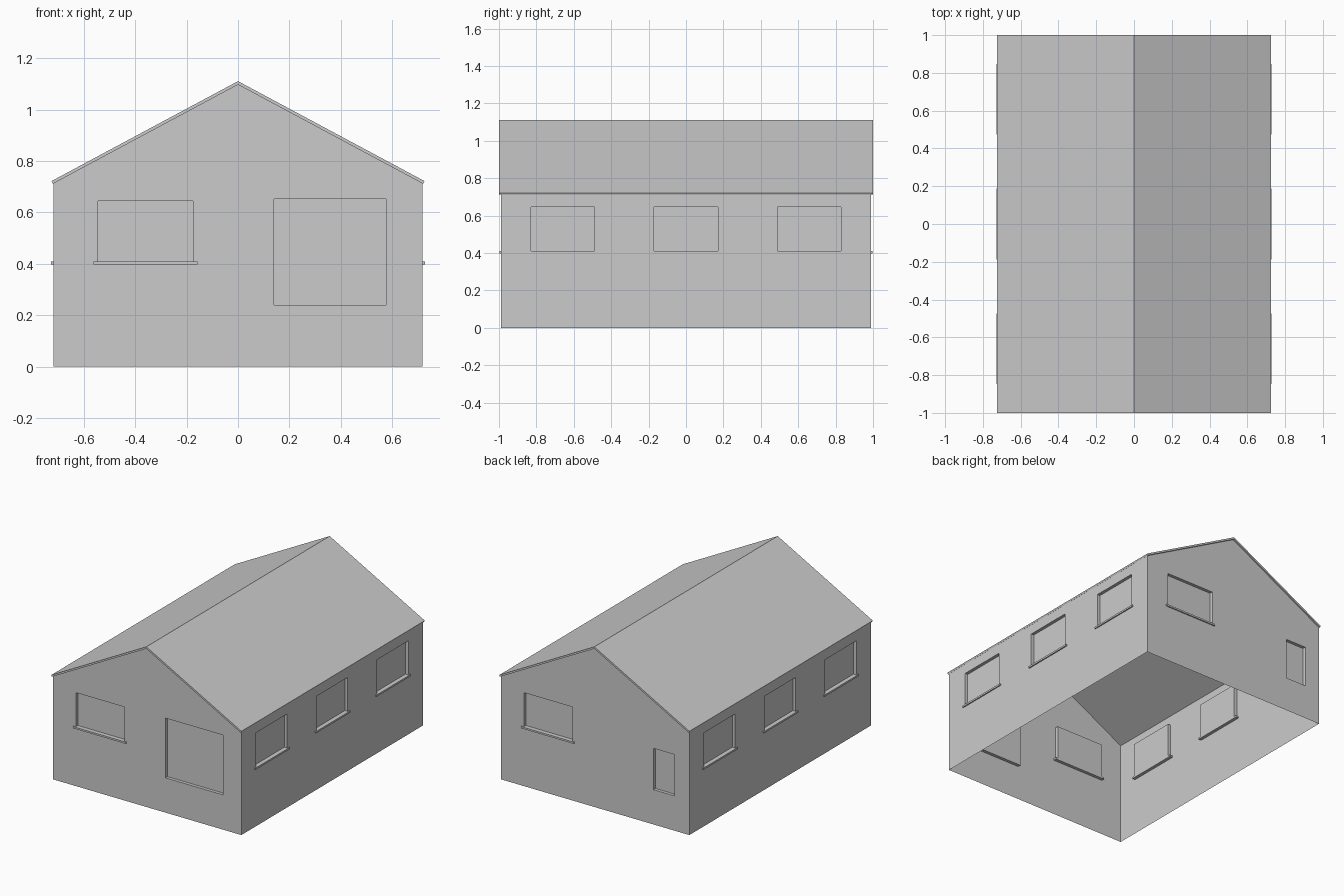
import bpy, bmesh, math
from mathutils import Matrix, Vector

if "Cube" in bpy.data.objects:
    bpy.data.objects.remove(bpy.data.objects["Cube"])

W, D = 0.719, 0.99            # half width and half depth of the walls
RECESS, LIP = 0.022, 0.008    # window depth, sill overhang
EAVE, RIDGE, ROOF_X, T = 0.722, 1.111, 0.726, 0.012
slope = (RIDGE - EAVE) / ROOF_X
norm = math.hypot(1, slope)
under = RIDGE - T * norm      # underside of the ridge


def make_object(name, bm):
    bmesh.ops.recalc_face_normals(bm, faces=bm.faces)
    me = bpy.data.meshes.new(name)
    bm.to_mesh(me)
    bm.free()
    ob = bpy.data.objects.new(name, me)
    bpy.context.collection.objects.link(ob)
    return ob


def extrude_profile(name, pts, half):
    """Extrude an (x, z) outline along y."""
    bm = bmesh.new()
    face = bm.faces.new([bm.verts.new((x, -half, z)) for x, z in pts])
    ret = bmesh.ops.extrude_face_region(bm, geom=[face])
    verts = [v for v in ret["geom"] if isinstance(v, bmesh.types.BMVert)]
    bmesh.ops.translate(bm, verts=verts, vec=(0, 2 * half, 0))
    return make_object(name, bm)


def add_box(bm, wall, u0, u1, z0, z1, inner, outer):
    """Box on a wall: u runs along it, inner/outer measured from its surface."""
    axis, sign = wall
    base = W if axis == "x" else D
    d0, d1 = sign * (base - inner), sign * (base + outer)
    mid = ((u0 + u1) / 2, (d0 + d1) / 2)
    size = (u1 - u0, abs(d1 - d0))
    if axis == "x":
        mid, size = mid[::-1], size[::-1]
    m = Matrix.Translation((*mid, (z0 + z1) / 2)) @ Matrix.Diagonal((*size, z1 - z0, 1))
    bmesh.ops.create_cube(bm, size=1, matrix=m)


# Openings: wall, start, end, bottom, top, has sill
FRONT, BACK = ("y", -1), ("y", 1)
openings = [
    (FRONT, -0.545, -0.175, 0.41, 0.645, True),
    (FRONT, 0.14, 0.577, 0.24, 0.652, False),
    (BACK, 0.175, 0.545, 0.41, 0.645, True),
    (BACK, -0.605, -0.445, 0.24, 0.525, False),
]
for s in (-1, 1):
    for c in (-0.66, 0, 0.66):
        openings.append((("x", s), c - 0.17, c + 0.17, 0.41, 0.645, True))

# Walls as a solid gabled block
wall_top = under - slope * W
walls = extrude_profile(
    "walls", [(-W, 0), (W, 0), (W, wall_top), (0, under), (-W, wall_top)], D)

# Cutters and sills
cut, sills = bmesh.new(), bmesh.new()
for wall, u0, u1, z0, z1, sill in openings:
    add_box(cut, wall, u0, u1, z0 - (0.005 if sill else 0), z1, RECESS, 0.05)
    if sill:
        add_box(sills, wall, u0 - 0.017, u1 + 0.017, z0 - 0.012, z0, RECESS, LIP)
cutter = make_object("window_cutter", cut)
cutter.hide_render = True
make_object("window_sills", sills)

# Cut the recesses, then open the block underneath and below the roof
mod = walls.modifiers.new("recesses", "BOOLEAN")
mod.operation, mod.solver, mod.object = "DIFFERENCE", "EXACT", cutter
bpy.context.view_layer.objects.active = walls
bpy.ops.object.modifier_apply(modifier=mod.name)
bpy.data.objects.remove(cutter)
bm = bmesh.new()
bm.from_mesh(walls.data)
bm.normal_update()
loose = [f for f in bm.faces if f.normal.z < -0.9 and f.calc_center_median().z < 0.01
         or f.normal.z > 0.5 and f.calc_center_median().z > 0.7]
bmesh.ops.delete(bm, geom=loose, context="FACES")
bm.to_mesh(walls.data)
bm.free()

# Thin pitched roof with square-cut eaves
ex, ez = ROOF_X - T * slope / norm, EAVE - T / norm
extrude_profile("roof", [(-ROOF_X, EAVE), (-ex, ez), (0, under), (ex, ez),
                         (ROOF_X, EAVE), (0, RIDGE)], 1.0)
